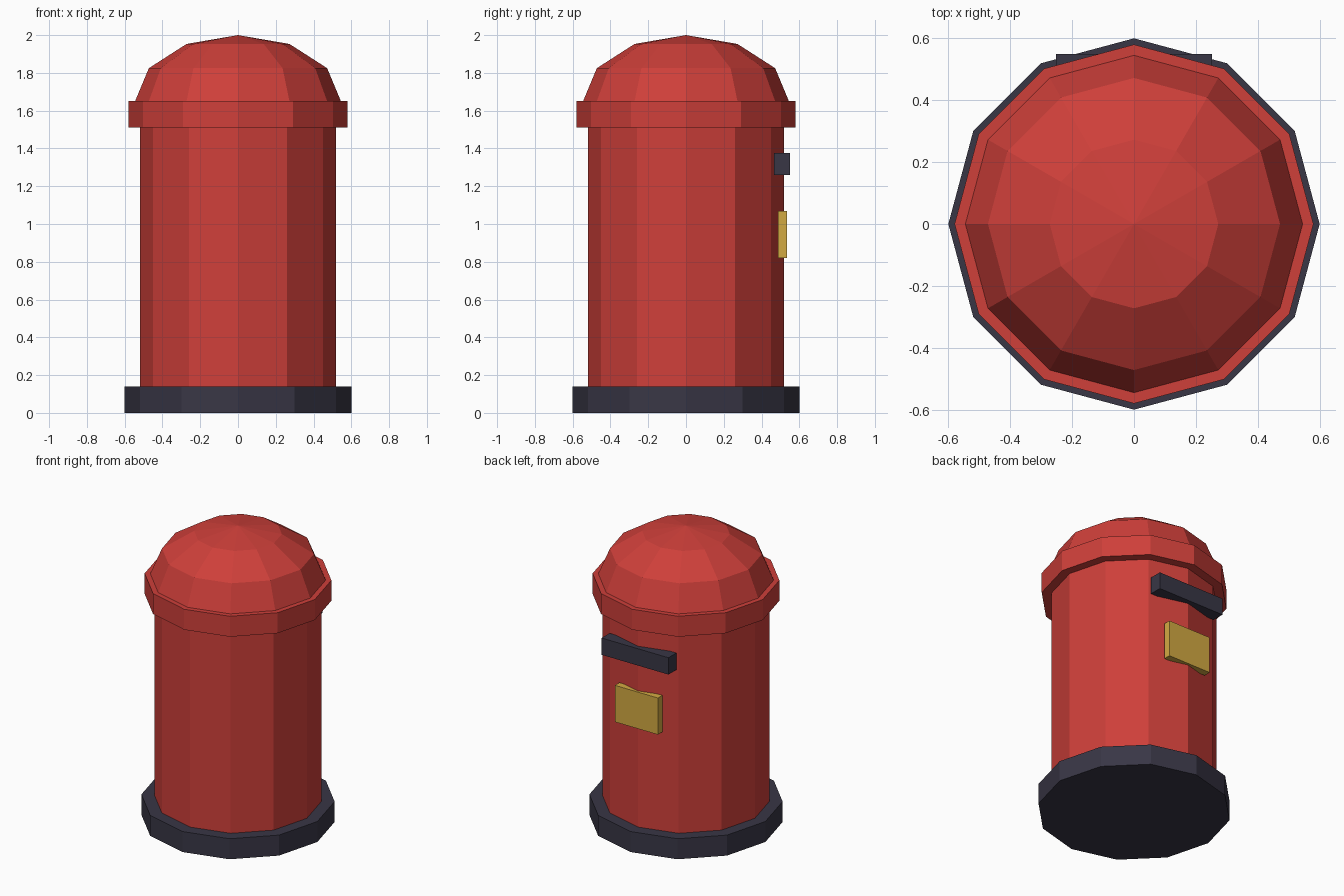
import bpy
from math import sin, cos, pi, radians

if "Cube" in bpy.data.objects:
    bpy.data.objects.remove(bpy.data.objects["Cube"])

SIDES = 12


def material(name, color):
    mat = bpy.data.materials.new(name)
    mat.use_nodes = True
    mat.diffuse_color = (*color, 1)
    mat.node_tree.nodes["Principled BSDF"].inputs["Base Color"].default_value = (*color, 1)
    return mat


red = material("postal red", (0.62, 0.05, 0.042))
dark = material("dark slate", (0.04, 0.037, 0.06))
brass = material("brass", (0.65, 0.4, 0.055))


def add_mesh(name, verts, faces, mat):
    mesh = bpy.data.meshes.new(name)
    mesh.from_pydata(verts, [], faces)
    mesh.materials.append(mat)
    obj = bpy.data.objects.new(name, mesh)
    bpy.context.collection.objects.link(obj)
    return obj


def lathe(name, profile, mat, tip=None):
    """Stack rings of (radius, height), closed below and capped or pointed above."""
    verts = [(r * cos(2 * pi * i / SIDES), r * sin(2 * pi * i / SIDES), z)
             for r, z in profile for i in range(SIDES)]
    faces = [tuple(reversed(range(SIDES)))]
    for row in range(len(profile) - 1):
        a = row * SIDES
        for i in range(SIDES):
            j = (i + 1) % SIDES
            faces.append((a + i, a + j, a + SIDES + j, a + SIDES + i))
    last = (len(profile) - 1) * SIDES
    if tip is None:
        faces.append(tuple(range(last, last + SIDES)))
    else:
        verts.append((0, 0, tip))
        faces += [(last + i, last + (i + 1) % SIDES, len(verts) - 1) for i in range(SIDES)]
    return add_mesh(name, verts, faces, mat)


def box(name, width, y_range, z_range, mat):
    verts = [(x, y, z) for z in z_range for y in y_range for x in (-width / 2, width / 2)]
    faces = [(0, 2, 3, 1), (4, 5, 7, 6), (0, 1, 5, 4),
             (2, 6, 7, 3), (0, 4, 6, 2), (1, 3, 7, 5)]
    return add_mesh(name, verts, faces, mat)


# Pillar: plinth, body and collar
lathe("base_plinth", [(0.6, 0), (0.6, 0.14)], dark)
lathe("pillar_body", [(0.52, 0.14), (0.52, 1.51)], red)
lathe("cap_collar", [(0.58, 1.51), (0.58, 1.65)], red)

# Flattened dome
dome = [(0.545 * cos(radians(a)), 1.65 + 0.35 * sin(radians(a))) for a in (0, 30, 60)]
lathe("cap_dome", dome, red, tip=2.0)

# Letter slot and notice plate on the back
box("letter_slot", 0.505, (0.465, 0.55), (1.26, 1.375), dark)
box("notice_plate", 0.325, (0.487, 0.535), (0.82, 1.07), brass)
